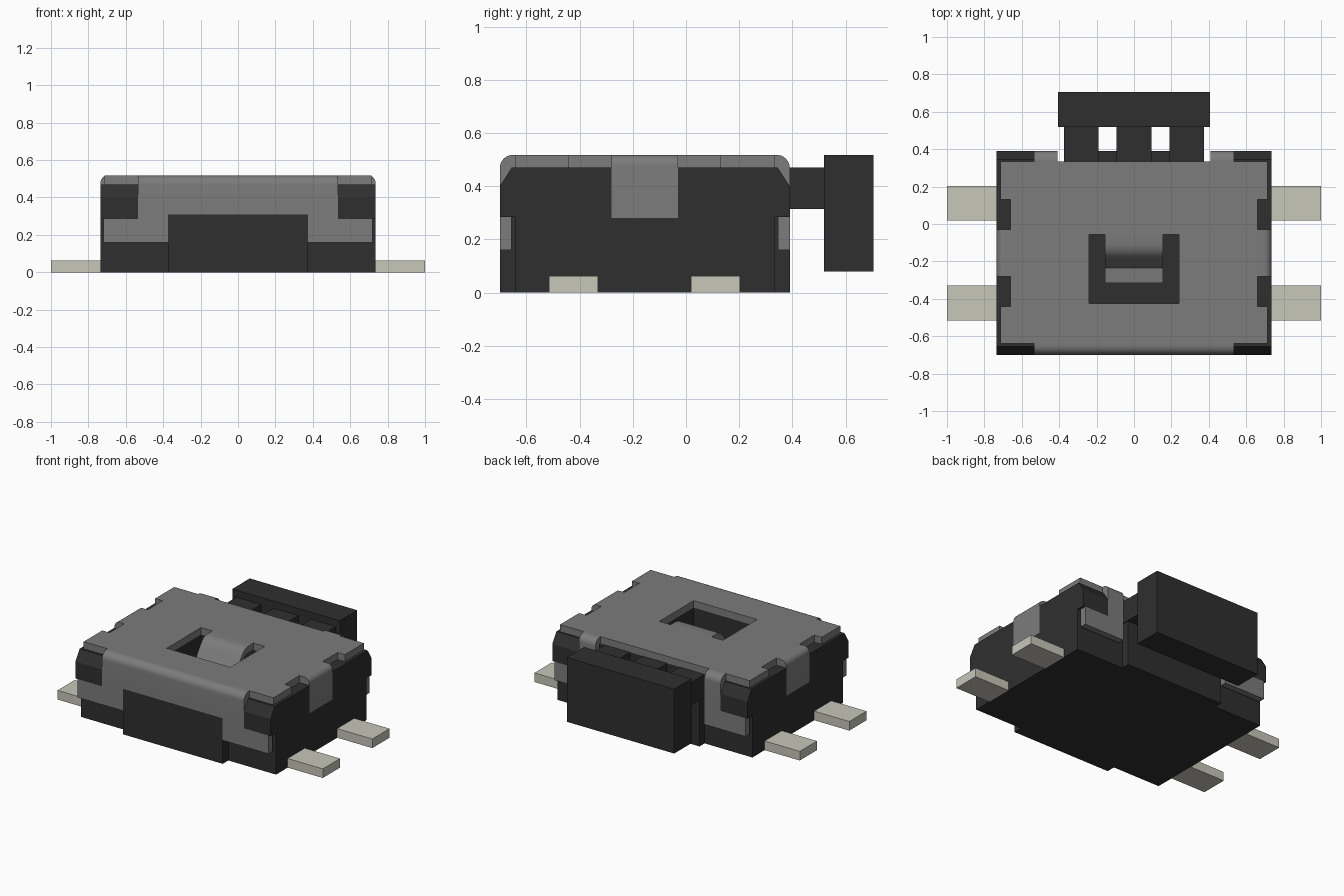
import bpy, bmesh, math

cube = bpy.data.objects.get("Cube")
if cube:
    bpy.data.objects.remove(cube, do_unlink=True)


def material(name, color):
    m = bpy.data.materials.new(name)
    m.use_nodes = True
    m.diffuse_color = (*color, 1)
    m.node_tree.nodes["Principled BSDF"].inputs["Base Color"].default_value = (*color, 1)
    return m


PLASTIC = material("black plastic", (0.028, 0.028, 0.028))
STEEL = material("grey steel", (0.2, 0.2, 0.2))
TIN = material("tinned metal", (0.58, 0.57, 0.49))


def prism(name, points, axis, lo, hi, mat, smooth=False):
    """Extrude a flat outline along one axis from lo to hi."""
    bm = bmesh.new()
    verts = []
    for p in points:
        co = list(p)
        co.insert(axis, lo)
        verts.append(bm.verts.new(co))
    face = bm.faces.new(verts)
    out = bmesh.ops.extrude_face_region(bm, geom=[face])
    for v in out["geom"]:
        if isinstance(v, bmesh.types.BMVert):
            v.co[axis] = hi
    bmesh.ops.recalc_face_normals(bm, faces=bm.faces)
    mesh = bpy.data.meshes.new(name)
    bm.to_mesh(mesh)
    bm.free()
    mesh.materials.append(mat)
    ob = bpy.data.objects.new(name, mesh)
    bpy.context.collection.objects.link(ob)
    if smooth:
        bpy.ops.object.select_all(action="DESELECT")
        ob.select_set(True)
        bpy.context.view_layer.objects.active = ob
        bpy.ops.object.shade_smooth_by_angle(angle=math.radians(30))
    return ob


def box(name, x, y, z, mat):
    pts = [(x[0], y[0]), (x[1], y[0]), (x[1], y[1]), (x[0], y[1])]
    return prism(name, pts, 2, z[0], z[1], mat)


def cut(target, cutter):
    cutter.hide_render = True
    cutter.hide_set(True)
    mod = target.modifiers.new("cut", "BOOLEAN")
    mod.operation = "DIFFERENCE"
    mod.solver = "EXACT"
    mod.object = cutter
    bpy.ops.object.select_all(action="DESELECT")
    target.select_set(True)
    bpy.context.view_layer.objects.active = target
    bpy.ops.object.modifier_apply(modifier=mod.name)
    bpy.data.objects.remove(cutter, do_unlink=True)


W, FRONT, BACK = 0.735, -0.70, 0.39      # half width, front and back planes
CORE_F, CORE_B = -0.64, 0.335
DECK, TOP, SHEET = 0.47, 0.518, 0.045    # body top, cover top, sheet thickness


def bend(edge, inner, bottom, r):
    """Section of a sheet that folds down over an edge."""
    d = 1 if edge > inner else -1
    pts = [(inner, DECK), (inner, TOP)]
    for i in range(9):
        a = math.pi / 2 * i / 8
        pts.append((edge - d * r * (1 - math.sin(a)), TOP - r * (1 - math.cos(a))))
    return pts + [(edge, bottom), (edge - d * SHEET, bottom), (edge - d * SHEET, DECK)]


# Plastic body with side recesses and top pocket
core = box("body", (-W, W), (CORE_F, CORE_B), (0, DECK), PLASTIC)
cut(core, box("pocket_cutter", (-0.24, 0.24), (-0.425, -0.055), (0.33, 0.6), PLASTIC))
for s in (1, -1):
    cut(core, box("recess_cutter", sorted((s * (W - SHEET), s * 0.8)),
                  (-0.28, -0.03), (0.28, 0.6), PLASTIC))
box("front_block", (-0.375, 0.375), (FRONT, CORE_F), (0, 0.31), PLASTIC)
box("back_block", (-0.375, 0.375), (CORE_B, BACK), (0, 0.31), PLASTIC)

# Chamfered upper corners
for end, outer, inner in (("front", FRONT, CORE_F), ("back", BACK, CORE_B)):
    d = 1 if outer > inner else -1
    pts = [(inner, 0.285), (outer, 0.285), (outer, 0.40),
           (outer - d * 0.045, DECK), (inner, DECK)]
    for side, s in (("left", 1), ("right", -1)):
        prism(f"{end}_{side}_corner", pts, 0, s * 0.535, s * W, PLASTIC)

# Steel cover plate, narrowed beside the side tabs, with a slot
half = [(0.715, CORE_F), (0.715, -0.44), (0.66, -0.44),
        (0.66, 0.13), (0.715, 0.13), (0.715, CORE_B)]
plate = prism("cover_plate", half + [(-x, y) for x, y in reversed(half)],
              2, DECK, TOP, STEEL)
cut(plate, box("slot_cutter", (-0.24, 0.24), (-0.425, -0.055), (0.4, 0.6), STEEL))

# Spring tongue bent down into the slot
upper = [(-0.055, TOP), (-0.11, TOP), (-0.14, 0.512), (-0.165, 0.495),
         (-0.185, 0.47), (-0.235, 0.395), (-0.315, 0.39)]
lower = [(-0.315, 0.35), (-0.25, 0.352), (-0.215, 0.37), (-0.15, 0.46),
         (-0.125, DECK), (-0.055, DECK)]
prism("spring_tongue", upper + lower, 0, -0.155, 0.155, STEEL, True)

# Cover folds and clip legs
prism("front_fold", bend(FRONT, CORE_F, 0.31, 0.05), 0, -0.535, 0.535, STEEL, True)
for side, s in (("left", 1), ("right", -1)):
    prism(f"{side}_back_fold", bend(BACK, CORE_B, 0.31, 0.05),
          0, s * 0.41, s * 0.535, STEEL, True)
    tab = [(s * x, z) for x, z in bend(W, 0.66, 0.28, 0.04)]
    prism(f"{side}_side_tab", tab, 1, -0.28, -0.03, STEEL, True)
    for end, start, y0, y1 in (("front", 0.375, FRONT, FRONT + SHEET),
                               ("back", 0.41, BACK - SHEET, BACK)):
        leg = [(start, 0.31), (0.535, 0.31), (0.535, 0.285),
               (0.72, 0.285), (0.72, 0.16), (start, 0.16)]
        prism(f"{end}_{side}_clip", [(s * x, z) for x, z in leg], 1, y0, y1, STEEL)
    # Solder terminals
    for end, y in (("front", (-0.515, -0.33)), ("back", (0.018, 0.203))):
        box(f"{end}_{side}_terminal", sorted((s * W, s)), y, (0, 0.062), TIN)

# Push button on three stems
box("push_button", (-0.405, 0.405), (0.518, 0.705), (0.08, TOP), PLASTIC)
for i, x in enumerate((-0.282, 0, 0.282)):
    box(f"button_stem_{i + 1}", (x - 0.093, x + 0.093), (CORE_B, 0.518),
        (0.315, DECK), PLASTIC)
